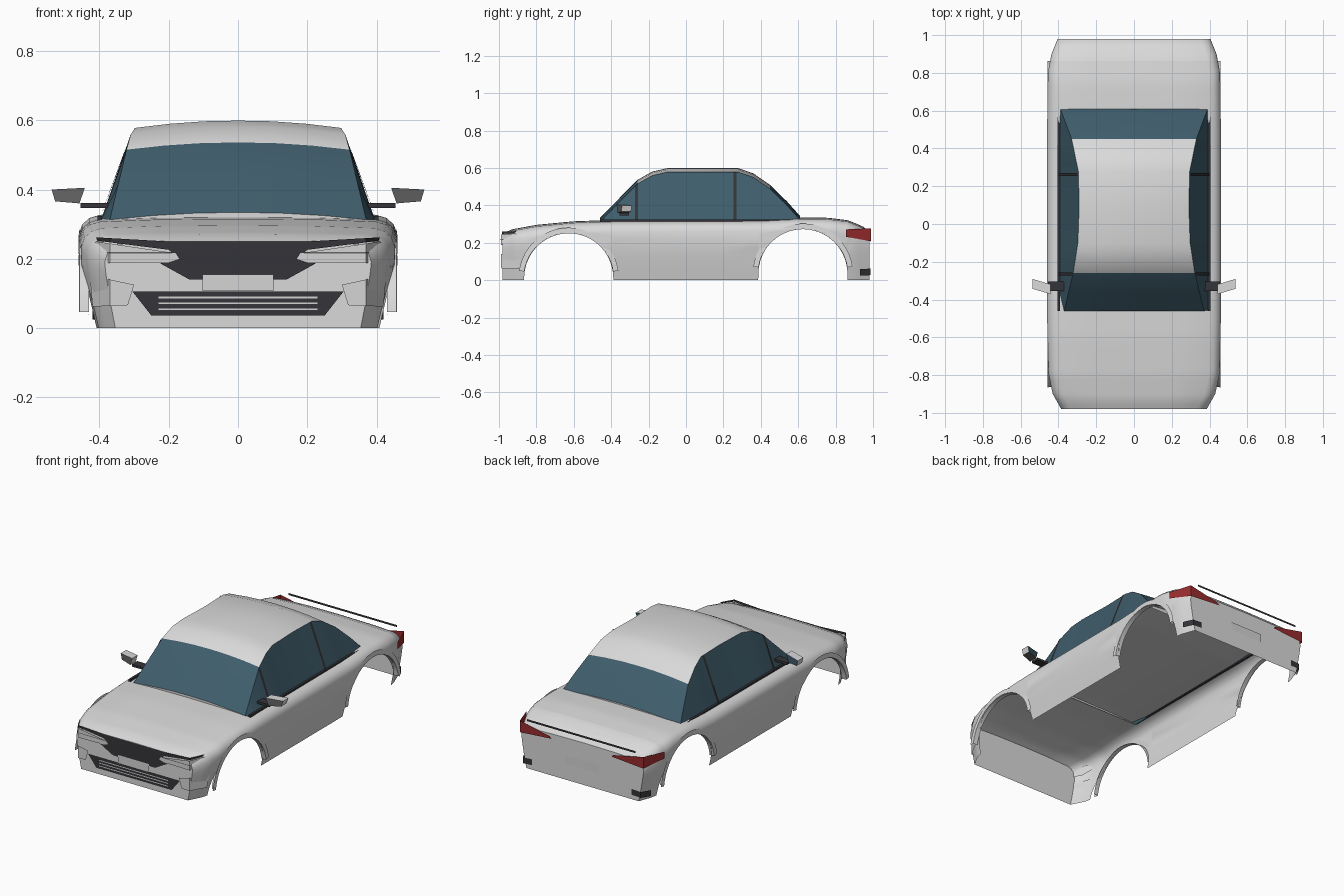
import bpy, bmesh, math
from mathutils import Vector

cube = bpy.data.objects.get("Cube")
if cube:
    bpy.data.objects.remove(cube)


def material(name, r, g, b):
    m = bpy.data.materials.new(name)
    m.use_nodes = True
    m.diffuse_color = (r, g, b, 1)
    m.node_tree.nodes["Principled BSDF"].inputs["Base Color"].default_value = (r, g, b, 1)
    return m


PAINT = material("silver paint", 0.7, 0.7, 0.7)
GLASS = material("blue glass", 0.05, 0.11, 0.15)
TRIM = material("dark trim", 0.035, 0.033, 0.04)
RED = material("red lamp", 0.32, 0.025, 0.027)
LAMP = material("pale lamp", 0.66, 0.66, 0.66)
GREY = material("mid grey", 0.13, 0.13, 0.13)


def add(name, bm, mats, angle=None):
    mesh = bpy.data.meshes.new(name)
    bm.to_mesh(mesh)
    bm.free()
    obj = bpy.data.objects.new(name, mesh)
    bpy.context.collection.objects.link(obj)
    for m in mats:
        mesh.materials.append(m)
    if angle:
        bpy.ops.object.select_all(action="DESELECT")
        obj.select_set(True)
        bpy.context.view_layer.objects.active = obj
        bpy.ops.object.shade_smooth_by_angle(angle=math.radians(angle))
    return obj


def loft(name, sections, mats, angle=30, caps=False, rule=None):
    bm = bmesh.new()
    rows = [[bm.verts.new(p) for p in s] for s in sections]
    for a, b in zip(rows, rows[1:]):
        for i in range(len(a) - 1):
            f = bm.faces.new((a[i], a[i + 1], b[i + 1], b[i]))
            if rule:
                f.material_index = rule(f.calc_center_median(), i)
    if caps:
        bm.faces.new(rows[0])
        bm.faces.new(rows[-1][::-1])
    bmesh.ops.recalc_face_normals(bm, faces=bm.faces)
    return add(name, bm, mats, angle)


def curve(points):
    """Piecewise linear lookup through (position, value) points."""
    def value(t):
        for (a, u), (b, v) in zip(points, points[1:]):
            if t <= b:
                return u + (v - u) * max(0, (t - a) / (b - a))
        return points[-1][1]
    return value


def mirrored(half):
    return half + [(-x, y, z) for x, y, z in reversed(half[:-1])]


# Body shell, open below, with wheel arches shaped into its lower edge
half_width = curve([(-.98, .385), (-.9, .43), (-.8, .452), (-.5, .46),
                    (.5, .46), (.8, .456), (.9, .437), (.98, .405)])
top = curve([(-.98, .25), (-.93, .272), (-.8, .296), (-.6, .315), (-.4, .322),
             (.4, .325), (.6, .335), (.75, .335), (.87, .32), (.95, .285), (.98, .252)])
bulge = curve([(0, .92), (.08, .96), (.18, 1), (1, 1)])
ARCHES = [("front", -.627, .013), ("rear", .625, .035)]
R = .238


def lower_edge(y):
    for _, c, h in ARCHES:
        if abs(y - c) < R:
            return h + math.sqrt(R * R - (y - c) ** 2)
    return 0


def body_section(y):
    w, t, low = half_width(y), top(y), lower_edge(y)
    shoulder = max(t - .06, low + .003)
    half = []
    for i in range(7):
        z = low + (shoulder - low) * i / 6
        half.append((w * bulge(z), y, z))
    for k, drop in ((.98, .035), (.935, .017), (.87, .008), (.5, .002), (0, 0)):
        half.append((w * k, y, t - drop))
    return mirrored(half)


stations = [-.98, -.96, -.93, -.9, 0, .2, .9, .925, .95, .965, .98]
for _, c, _ in ARCHES:
    stations += [c - R - .001, c + R + .001]
    stations += [c + R * .999 * math.cos(math.pi * i / 20) for i in range(21)]
loft("body_shell", [body_section(y) for y in sorted(stations)], [PAINT], 35, caps=True)

# Cabin with glass sides and screens and a painted roof
edge_z = curve([(-.46, .313), (-.26, .515), (-.18, .56), (-.1, .578), (.28, .578),
                (.36, .55), (.45, .488), (.54, .4), (.61, .322)])
edge_x = curve([(-.46, .37), (-.26, .322), (-.1, .297), (.1, .29), (.28, .295),
                (.45, .33), (.61, .39)])


def cabin_section(y):
    x, z = edge_x(y), edge_z(y)
    return mirrored([(.397, y, .308), (x, y, z), (x * .66, y, z + .012),
                     (x * .33, y, z + .019), (0, y, z + .021)])


loft("cabin", [cabin_section(y) for y in (-.46, -.36, -.26, -.22, -.18, -.14, -.1, .1,
                                         .28, .32, .36, .4, .45, .5, .54, .58, .61)],
     [PAINT, GLASS], 30, caps=True,
     rule=lambda c, i: int(i in (0, 7) or c.y < -.26 or c.y > .45))


def box(name, lo, hi, mat):
    bm = bmesh.new()
    bmesh.ops.create_cube(bm, size=1)
    for v in bm.verts:
        v.co = [l + (h - l) * (c + .5) for l, h, c in zip(lo, hi, v.co)]
    return add(name, bm, [mat])


for s, side in ((1, "left"), (-1, "right")):
    # Window pillars and belt line
    for y, part in ((-.265, "front"), (.262, "rear")):
        rows = [[(s * .401, v, .312), (s * (edge_x(v) + .004), v, edge_z(v))]
                for v in (y - .008, y + .008)]
        loft(f"{side}_{part}_pillar", rows, [TRIM], None)
    xs = sorted((s * .392, s * .405))
    box(f"{side}_belt_line", (xs[0], -.46, .31), (xs[1], .6, .324), TRIM)

    # Wheel arch lips
    for part, c, h in ARCHES:
        rows = []
        for i in range(25):
            a = math.radians(8 + 164 * i / 24)
            rows.append([(s * x, c + r * math.cos(a), h + r * math.sin(a))
                         for x, r in ((.43, R), (.459, R + .002), (.457, R + .03))])
        loft(f"{side}_{part}_arch_lip", rows, [PAINT], 30)

    # Door mirror: painted shell, grey front, glass at the back
    xs = sorted((s * .37, s * .455))
    box(f"{side}_mirror_arm", (xs[0], -.355, .347), (xs[1], -.305, .361), TRIM)
    front = [(.458, .36), (.528, .366), (.538, .4), (.442, .405)]
    rows = [[(s * x, y + (x - .44) * .3, z) for x, z in front + front[:1]]
            for y in (-.372, -.32)]
    mirror = loft(f"{side}_mirror", rows, [PAINT, GREY, GLASS], None, caps=True)
    for p in mirror.data.polygons:
        if abs(p.normal.y) > .6:
            p.material_index = 1 if p.normal.y < 0 else 2
        elif p.normal.z < -.5:
            p.material_index = 1


def panel(name, points, mat, y, bend=.37, slope=1.9):
    """Flat outline in x and z, folded back around the body corner."""
    bm = bmesh.new()
    bm.faces.new([bm.verts.new((x, 0, z)) for x, z in points])
    for x in (-bend, bend):
        bmesh.ops.bisect_plane(bm, geom=bm.verts[:] + bm.edges[:] + bm.faces[:],
                               plane_co=(x, 0, 0), plane_no=(1, 0, 0))
    for v in bm.verts:
        v.co.y = y - math.copysign(max(0, abs(v.co.x) - bend) * slope, y)
    bm.normal_update()
    for f in bm.faces:
        if f.normal.y * y < 0:
            f.normal_flip()
    return add(name, bm, [mat])


def symmetric(half):
    return half + [(-x, z) for x, z in reversed(half)]


def strip(name, x, z0, z1, mat, y, **kw):
    return panel(name, symmetric([(x, z0), (x, z1)]), mat, y, **kw)


# Front grilles, number plate and bars
panel("upper_grille", symmetric([(.14, .14), (.225, .187), (.17, .2), (.2, .226),
                                 (.405, .252), (.41, .262), (.2, .25)]), TRIM, -.985)
panel("lower_grille", symmetric([(.25, .036), (.305, .106)]), TRIM, -.985)
strip("front_number_plate", .103, .107, .155, LAMP, -.991)
for i in range(3):
    z = .052 + .017 * i
    strip(f"grille_bar_{i + 1}", .23, z, z + .005, GREY if i > 2 else LAMP, -.989)

# Lamps, vents and reflectors, one per side
for s, side in ((1, "left"), (-1, "right")):
    def pair(name, pts, mat, y, **kw):
        panel(f"{side}_{name}", [(s * x, z) for x, z in pts], mat, y, **kw)
    pair("headlight", [(.17, .2), (.2, .19), (.4, .187), (.436, .217), (.41, .25),
                       (.18, .216)], LAMP, -.989)
    pair("headlight_line", [(.19, .216), (.385, .216), (.385, .22), (.19, .22)], GREY, -.992)
    pair("front_vent", [(.3, .125), (.318, .066), (.42, .062), (.428, .153)], LAMP, -.989)
    pair("tail_lamp", [(.2, .224), (.21, .236), (.41, .277), (.457, .272), (.457, .232),
                       (.41, .208)], RED, .988, bend=.41, slope=2.8)
    pair("rear_reflector", [(.33, .03), (.42, .025), (.42, .06), (.33, .065)], TRIM, .986,
         bend=.39)

# Rear strip and number plate
strip("rear_strip", .36, .288, .3, TRIM, .99)
strip("rear_number_plate", .11, .1, .15, LAMP, .986)
